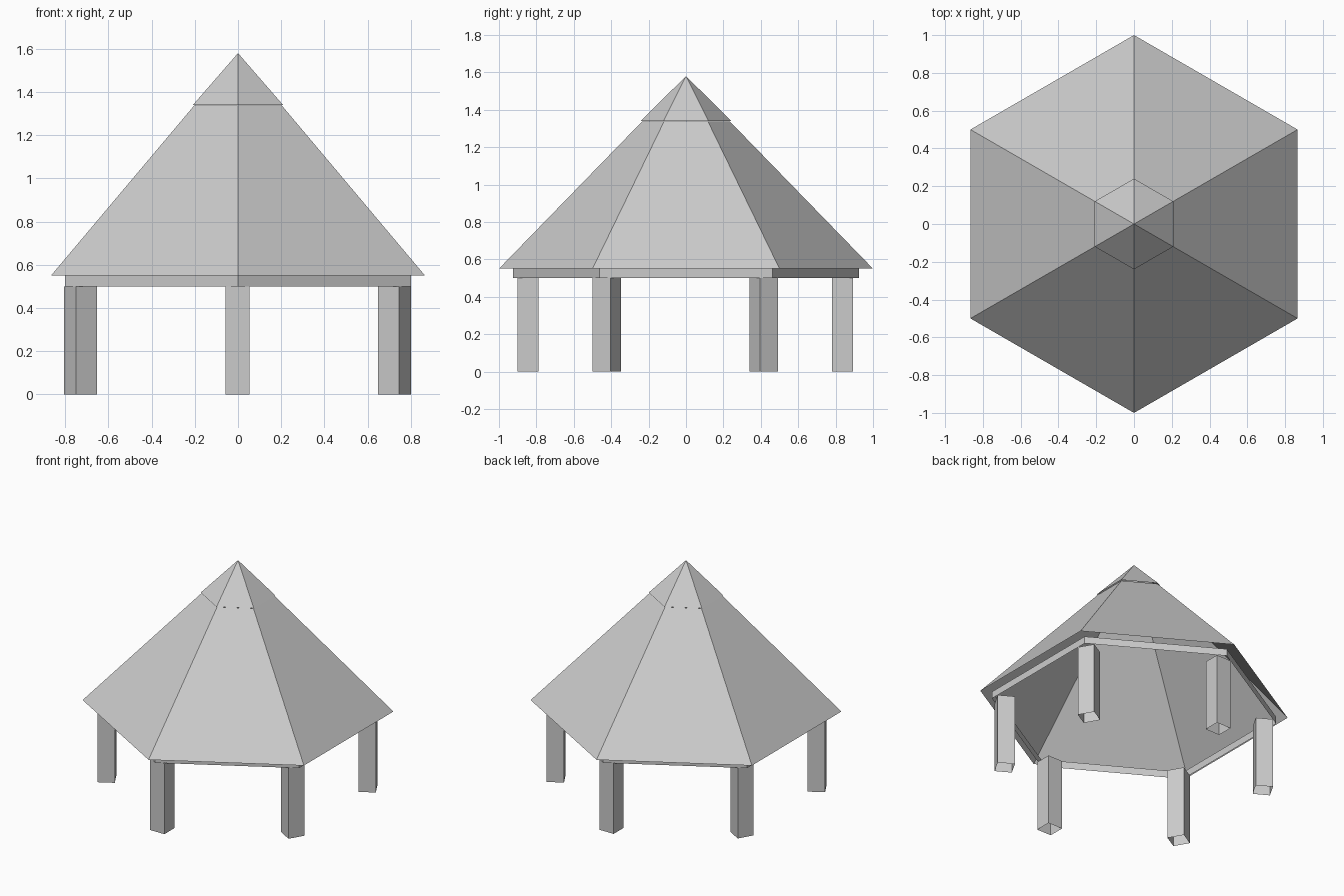
import bpy, bmesh, math
from mathutils import Matrix

if "Cube" in bpy.data.objects:
    bpy.data.objects.remove(bpy.data.objects["Cube"], do_unlink=True)

# Single plain grey for every part
grey = bpy.data.materials.new("plain_grey")
grey.use_nodes = True
grey.diffuse_color = (0.6, 0.6, 0.6, 1)
grey.node_tree.nodes["Principled BSDF"].inputs["Base Color"].default_value = grey.diffuse_color


def make_shell(name, sides, bottom, top, matrix=Matrix()):
    """Open flat-sided shell between two (radius, z) rings; zero radius closes to a point."""
    (r0, z0), (r1, z1) = bottom, top
    bm = bmesh.new()
    bmesh.ops.create_cone(bm, cap_ends=False, segments=sides, radius1=r0, radius2=r1,
                          depth=z1 - z0, matrix=Matrix.Translation((0, 0, (z0 + z1) / 2)))
    bmesh.ops.remove_doubles(bm, verts=bm.verts, dist=0.0005)
    bmesh.ops.recalc_face_normals(bm, faces=bm.faces)
    bm.transform(matrix)
    mesh = bpy.data.meshes.new(name)
    bm.to_mesh(mesh)
    bm.free()
    mesh.materials.append(grey)
    obj = bpy.data.objects.new(name, mesh)
    bpy.context.collection.objects.link(obj)


# Hollow roof, separate peak cap just overhanging it, and the band under the eaves
make_shell("roof", 6, (1.0, 0.55), (0.234, 1.338))
make_shell("roof_cap", 6, (0.24, 1.341), (0, 1.58))
make_shell("eave_band", 6, (0.925, 0.5), (0.925, 0.55))

# Square open tube posts, one under each corner and turned to face outwards
post_radius = 0.056 * math.sqrt(2)
square = Matrix.Rotation(math.pi / 4, 4, "Z")
shift = Matrix.Translation((0, -0.84, 0))
centre = Matrix.Translation((-0.002, -0.004, 0))
for i in range(6):
    turn = Matrix.Rotation(i * math.pi / 3, 4, "Z")
    make_shell(f"post_{i + 1}", 4, (post_radius, 0), (post_radius, 0.5),
               centre @ turn @ shift @ square)
